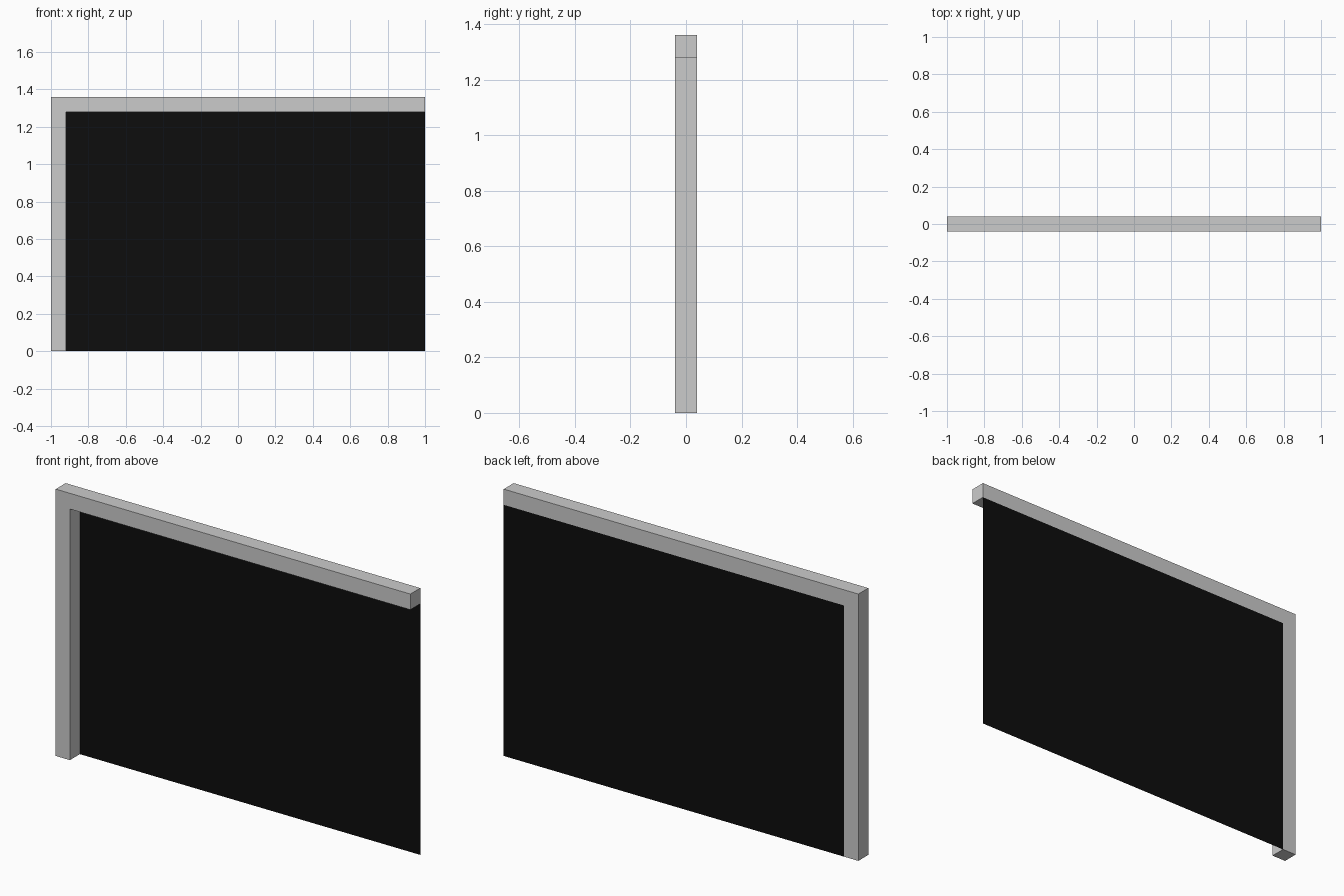
import bpy
import bmesh
from mathutils import Vector

if "Cube" in bpy.data.objects:
    bpy.data.objects.remove(bpy.data.objects["Cube"])

W, H, T = 1.0, 1.36, 0.08   # half width, height, bar thickness
D = T / 2                   # half depth


def material(name, value):
    m = bpy.data.materials.new(name)
    m.diffuse_color = (value, value, value, 1)
    m.use_nodes = True
    m.node_tree.nodes["Principled BSDF"].inputs["Base Color"].default_value = m.diffuse_color
    return m


def profile_object(name, points, y, depth, mat):
    """Face from an x-z outline at y, optionally extruded towards +y."""
    bm = bmesh.new()
    face = bm.faces.new([bm.verts.new((x, y, z)) for x, z in points])
    if depth:
        out = bmesh.ops.extrude_face_region(bm, geom=[face], use_keep_orig=True)
        verts = [v for v in out["geom"] if isinstance(v, bmesh.types.BMVert)]
        bmesh.ops.translate(bm, verts=verts, vec=Vector((0, depth, 0)))
        bmesh.ops.recalc_face_normals(bm, faces=bm.faces)
    mesh = bpy.data.meshes.new(name)
    bm.to_mesh(mesh)
    bm.free()
    mesh.materials.append(mat)
    obj = bpy.data.objects.new(name, mesh)
    bpy.context.collection.objects.link(obj)
    return obj


light_grey = material("light_grey", 0.6)
black = material("black", 0.004)

# L-shaped frame: left post and top rail in one piece
profile_object("frame", [(-W, 0), (-W + T, 0), (-W + T, H - T),
                         (W, H - T), (W, H), (-W, H)], -D, T, light_grey)

# Thin panel flush with the back of the frame
profile_object("back_panel", [(-W + T, 0), (W, 0), (W, H - T), (-W + T, H - T)],
               D, 0, black)
